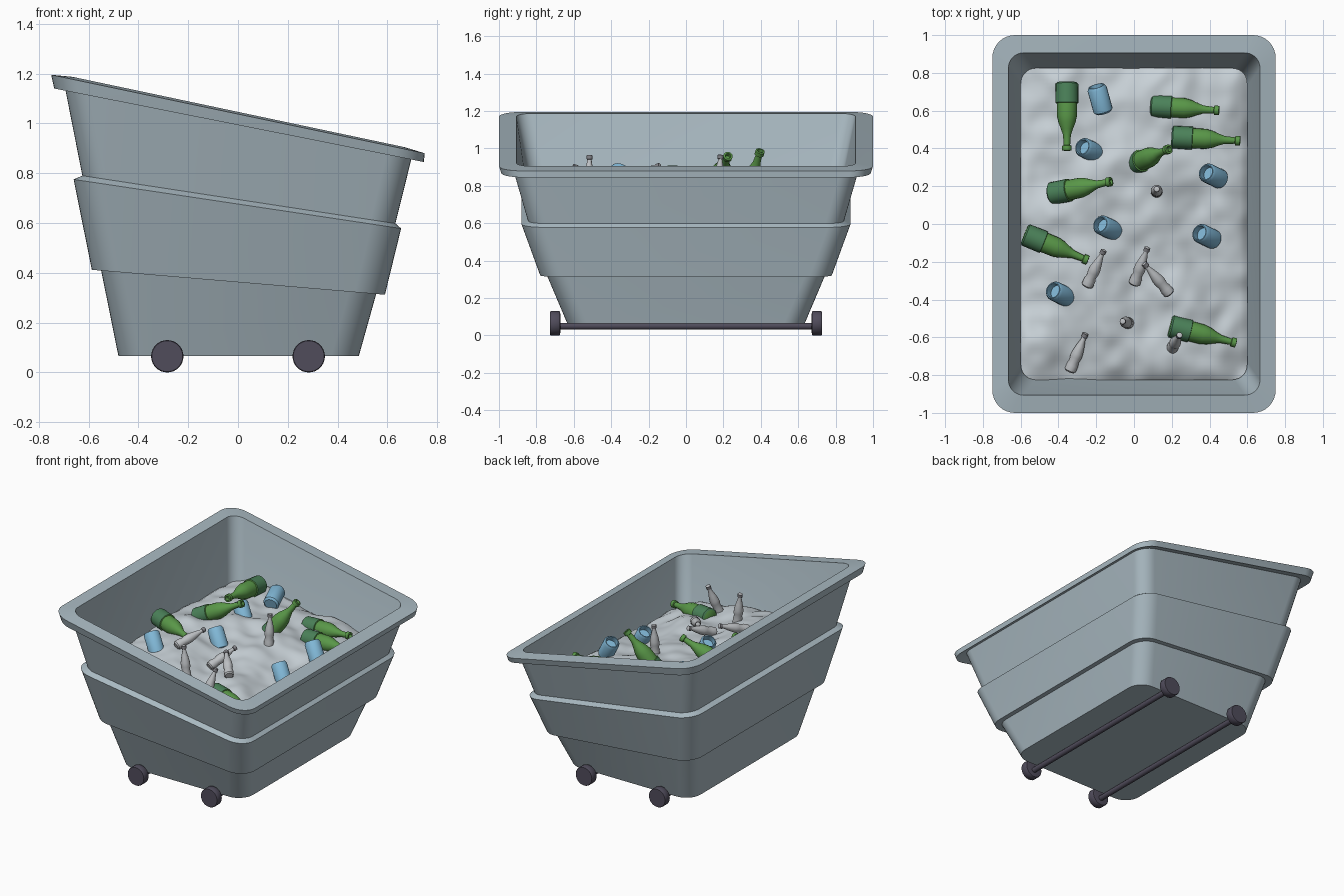
import bpy, bmesh, math
from mathutils import Vector, noise

if "Cube" in bpy.data.objects:
    bpy.data.objects.remove(bpy.data.objects["Cube"])


def mat(name, c):
    m = bpy.data.materials.new(name)
    m.diffuse_color = (*c, 1)
    m.use_nodes = True
    m.node_tree.nodes["Principled BSDF"].inputs["Base Color"].default_value = m.diffuse_color
    return m


BIN = mat("bin_grey", (0.40, 0.49, 0.54))
BAG = mat("bag_white", (0.58, 0.64, 0.68))
GREEN = mat("glass_green", (0.10, 0.31, 0.065))
LABEL = mat("label_green", (0.07, 0.22, 0.10))
BLUE = mat("can_blue", (0.22, 0.48, 0.68))
CLEAR = mat("bottle_white", (0.52, 0.54, 0.56))
CAP = mat("cap_grey", (0.22, 0.22, 0.24))
DARK = mat("wheel_dark", (0.08, 0.072, 0.105))


def finish(bm, name, mats, angle=35):
    bmesh.ops.recalc_face_normals(bm, faces=bm.faces)
    me = bpy.data.meshes.new(name)
    bm.to_mesh(me)
    bm.free()
    for m in mats:
        me.materials.append(m)
    ob = bpy.data.objects.new(name, me)
    bpy.context.collection.objects.link(ob)
    bpy.ops.object.select_all(action='DESELECT')
    ob.select_set(True)
    bpy.context.view_layer.objects.active = ob
    bpy.ops.object.shade_smooth_by_angle(angle=math.radians(angle))
    return ob


def ring(bm, xl, zl, xr, zr, hy, r, n=8):
    """Rounded rectangle whose height runs linearly from zl to zr along x."""
    out = []
    for k, (cx, cy) in enumerate([(xr - r, hy - r), (xl + r, hy - r),
                                  (xl + r, r - hy), (xr - r, r - hy)]):
        for i in range(n + 1):
            a = math.pi / 2 * (k + i / n)
            x, y = cx + r * math.cos(a), cy + r * math.sin(a)
            out.append(bm.verts.new((x, y, zl + (zr - zl) * (x - xl) / (xr - xl))))
    return out


def bridge(bm, a, b):
    return [bm.faces.new((a[i], a[(i + 1) % len(a)], b[(i + 1) % len(a)], b[i]))
            for i in range(len(a))]


# Bin shell: outside going up, over the rim, inside going down
bm = bmesh.new()
rows = [
    (-0.48, 0.065, 0.485, 0.065, 0.635, 0.11),
    (-0.55, 0.412, 0.555, 0.315, 0.745, 0.11),
    (-0.587, 0.412, 0.59, 0.312, 0.78, 0.12),
    (-0.66, 0.775, 0.655, 0.578, 0.88, 0.12),
    (-0.625, 0.79, 0.632, 0.598, 0.845, 0.10),
    (-0.695, 1.145, 0.70, 0.872, 0.925, 0.10),
    (-0.738, 1.14, 0.746, 0.845, 0.988, 0.12),
    (-0.75, 1.195, 0.75, 0.88, 1.0, 0.12),
    (-0.665, 1.187, 0.667, 0.905, 0.906, 0.08),
    (-0.605, 0.79, 0.61, 0.598, 0.825, 0.08),
    (-0.53, 0.412, 0.535, 0.315, 0.725, 0.09),
    (-0.46, 0.085, 0.465, 0.085, 0.615, 0.09),
]
rings = [ring(bm, *r) for r in rows]
for a, b in zip(rings, rings[1:]):
    bridge(bm, a, b)
bm.faces.new(rings[0])
bm.faces.new(rings[-1])
finish(bm, "bin_shell", [BIN])


# Lumpy heap of rubbish bags
def ground(x, y):
    dome = max(0, 1 - (x / 0.6) ** 2) * max(0, 1 - (y / 0.83) ** 2)
    return (0.70 - 0.15 * x + 0.075 * dome ** 0.5
            + 0.045 * noise.noise(Vector((x * 4, y * 4, 0.3)))
            + 0.014 * noise.noise(Vector((x * 10, y * 10, 2.1))))


bm = bmesh.new()
NX, NY = 60, 80
HX, HY, R = 0.6, 0.825, 0.08
grid = []
for j in range(NY + 1):
    row = []
    for i in range(NX + 1):
        x, y = HX * (2 * i / NX - 1), HY * (2 * j / NY - 1)
        dx, dy = abs(x) - (HX - R), abs(y) - (HY - R)
        if dx > 0 and dy > 0:  # round the corners
            f = max(dx, dy) / math.hypot(dx, dy)
            x = math.copysign(HX - R + dx * f, x)
            y = math.copysign(HY - R + dy * f, y)
        row.append(bm.verts.new((x, y, ground(x, y))))
    grid.append(row)
for j in range(NY):
    for i in range(NX):
        bm.faces.new((grid[j][i], grid[j][i + 1], grid[j + 1][i + 1], grid[j + 1][i]))
finish(bm, "rubbish_heap", [BAG], 180)


def lathe(name, prof, base, tip, mats, split=None, n=20, angle=40):
    """Revolve (radius, height) points; split(height) picks the material."""
    base, tip = Vector(base), Vector(tip)
    q = (tip - base).to_track_quat('Z', 'Y')
    bm = bmesh.new()
    rs = []
    for r, h in prof:
        rs.append([bm.verts.new(base + q @ Vector((r * math.cos(2 * math.pi * k / n),
                                                   r * math.sin(2 * math.pi * k / n), h)))
                   for k in range(n)])
    for i in range(len(rs) - 1):
        for f in bridge(bm, rs[i], rs[i + 1]):
            if split:
                f.material_index = split((prof[i][1] + prof[i + 1][1]) / 2)
    bm.faces.new(rs[0])
    bm.faces.new(rs[-1])
    return finish(bm, name, mats, angle)


# Green glass bottles with a label round the lower half
bottle = [(0.05, 0), (0.06, 0.008), (0.061, 0.11), (0.054, 0.112), (0.053, 0.18),
          (0.045, 0.215), (0.031, 0.25), (0.021, 0.28), (0.017, 0.335),
          (0.025, 0.338), (0.025, 0.362), (0.015, 0.364), (0.012, 0.34)]
bottles = [
    ((-0.355, 0.75, 0.83), (-0.355, 0.38, 0.87)),
    ((0.09, 0.625, 0.71), (0.46, 0.6, 0.74)),
    ((0.20, 0.46, 0.715), (0.57, 0.44, 0.73)),
    ((-0.02, 0.31, 0.70), (0.18, 0.395, 0.98)),
    ((-0.44, 0.16, 0.80), (-0.12, 0.225, 0.96)),
    ((-0.58, -0.055, 0.85), (-0.25, -0.19, 0.84)),
    ((0.19, -0.54, 0.72), (0.54, -0.63, 0.69)),
]
for i, (b, t) in enumerate(bottles):
    lathe(f"green_bottle_{i + 1}", bottle, b, t, [GREEN, LABEL],
          lambda h: 1 if h < 0.111 else 0)

# Small pale bottles: x, y of base and tip, with the rise from base to tip
small = [(0.024, 0), (0.031, 0.008), (0.031, 0.04), (0.026, 0.06), (0.031, 0.085),
         (0.03, 0.11), (0.022, 0.15), (0.013, 0.185), (0.012, 0.2),
         (0.016, 0.202), (0.016, 0.222), (0.012, 0.224)]
smalls = [(-0.25, -0.33, -0.16, -0.14, 0.07), (0.0, -0.32, 0.07, -0.13, 0.08),
          (0.19, -0.37, 0.08, -0.24, 0.06), (-0.34, -0.78, -0.26, -0.59, 0.05),
          (-0.03, -0.525, -0.06, -0.515, 0.22), (0.20, -0.66, 0.24, -0.59, 0.20),
          (0.12, 0.17, 0.12, 0.185, 0.22)]
for i, (x, y, tx, ty, rise) in enumerate(smalls):
    upright = rise > 0.1
    z = ground(x, y) - 0.02 if upright else ground(x, y) + 0.015
    lathe(f"pale_bottle_{i + 1}", small, (x, y, z), (tx, ty, z + rise), [CLEAR, CAP],
          lambda h: 1 if h > 0.2005 else 0, 16)

# Drinks cans with a recessed top
can = [(0.04, 0), (0.052, 0.012), (0.052, 0.135), (0.043, 0.15), (0.038, 0.15),
       (0.037, 0.11)]
cans = [(-0.18, 0.66, 0.82, (-0.25, 0.9, 0.25)), (-0.235, 0.39, 0.80, None),
        (0.42, 0.255, 0.75, None), (-0.14, -0.02, 0.80, None),
        (0.385, -0.065, 0.71, None), (-0.39, -0.37, 0.835, None)]
for i, (x, y, z, d) in enumerate(cans):
    c, d = Vector((x, y, z)), Vector(d or (-0.52, 0.25, 0.82)).normalized()
    lathe(f"can_{i + 1}", can, c - d * 0.075, c + d * 0.075, [BLUE])

# Axles and wheels
wheel = [(0.05, 0), (0.062, 0.002), (0.065, 0.006), (0.065, 0.05), (0.062, 0.055)]
for x in (-0.284, 0.284):
    side = "left" if x < 0 else "right"
    lathe(side + "_axle", [(0.018, 0), (0.018, 1.36)], (x, -0.68, 0.05), (x, 0.68, 0.05), [DARK])
    for s in (-1, 1):
        lathe(f"{side}_wheel_{'front' if s < 0 else 'back'}", wheel,
              (x, s * 0.672, 0.065), (x, s * 0.73, 0.065), [DARK], n=32)
